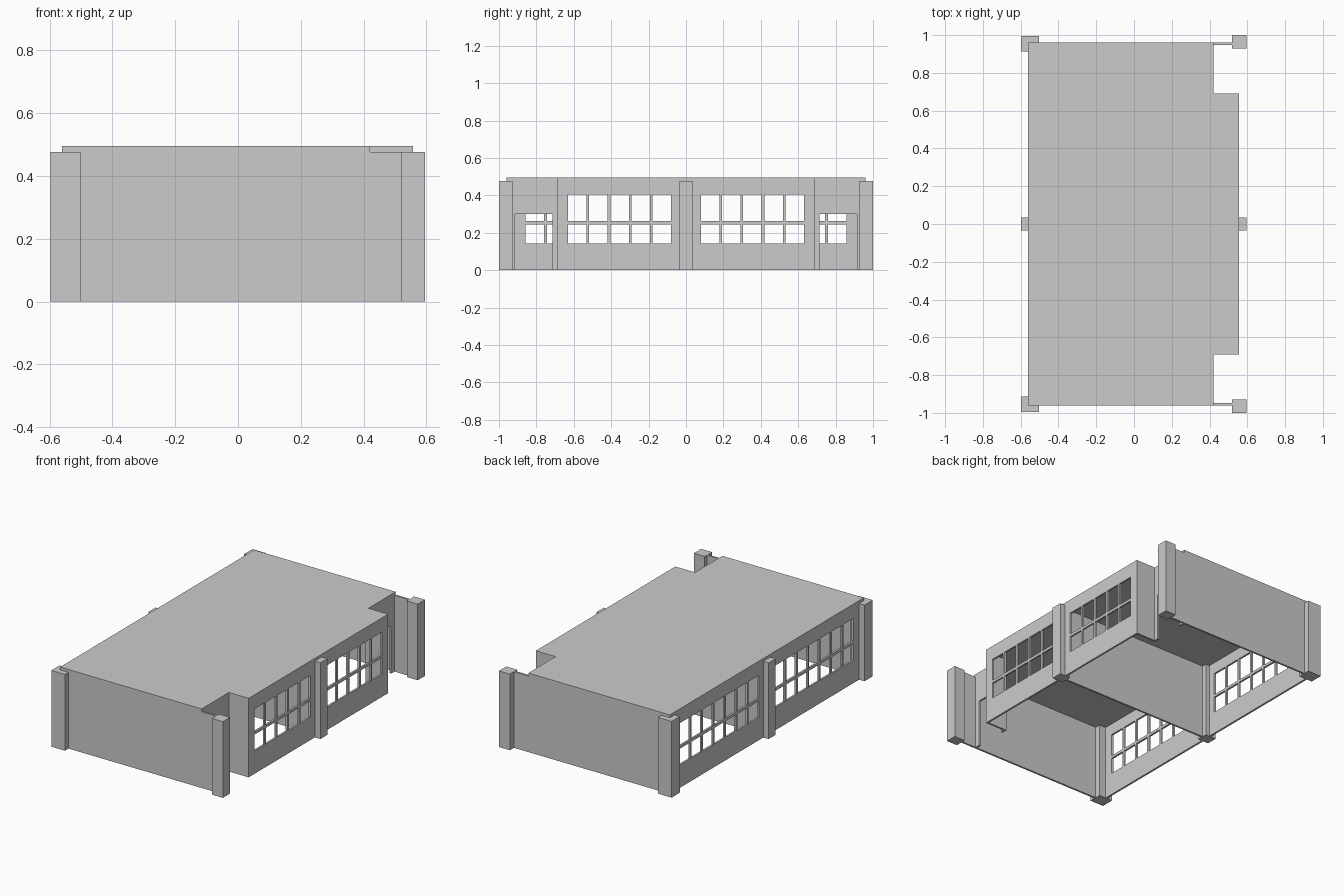
import bpy, bmesh

if "Cube" in bpy.data.objects:
    bpy.data.objects.remove(bpy.data.objects["Cube"])

T = 0.012          # wall thickness
EAVE, TOP = 0.477, 0.495


def make_object(name, bm, mirror):
    bmesh.ops.recalc_face_normals(bm, faces=bm.faces)
    mesh = bpy.data.meshes.new(name)
    bm.to_mesh(mesh)
    bm.free()
    ob = bpy.data.objects.new(name, mesh)
    bpy.context.collection.objects.link(ob)
    if mirror:
        m = ob.modifiers.new("mirror_y", 'MIRROR')
        m.use_axis = (False, True, False)
    return ob


def box(name, x, y, z, mirror=False):
    bm = bmesh.new()
    bmesh.ops.create_cube(bm, size=1)
    for v in bm.verts:
        v.co = [(a + b) / 2 + c * (b - a) for (a, b), c in zip((x, y, z), v.co)]
    return make_object(name, bm, mirror)


def pierced_wall(name, x, ys, zs, is_hole):
    """Wall in the YZ plane, divided into cells with some left open."""
    bm = bmesh.new()
    grid = [[bm.verts.new((x, y, z)) for z in zs] for y in ys]
    for i in range(len(ys) - 1):
        for j in range(len(zs) - 1):
            if not is_hole(i, j):
                bm.faces.new((grid[i][j], grid[i + 1][j], grid[i + 1][j + 1], grid[i][j + 1]))
    # extrude the cells into a solid of wall thickness
    geom = bmesh.ops.extrude_face_region(bm, geom=bm.faces[:], use_keep_orig=True)["geom"]
    bmesh.ops.translate(bm, vec=(T if x < 0 else -T, 0, 0),
                        verts=[g for g in geom if isinstance(g, bmesh.types.BMVert)])
    return make_object(name, bm, True)


def window_wall(name, x, y_end, columns):
    ys = [0.0]
    for k in range(columns):
        ys += [0.08 + 0.113 * k, 0.179 + 0.113 * k]
    ys.append(y_end)
    zs = [0, 0.143, 0.245, 0.262, 0.405, EAVE]
    return pierced_wall(name, x, ys, zs, lambda i, j: i % 2 == 1 and j % 2 == 1)


# T-shaped roof slab
bm = bmesh.new()
outline = [(-0.56, -0.96), (0.42, -0.96), (0.42, -0.69), (0.557, -0.69),
           (0.557, 0.69), (0.42, 0.69), (0.42, 0.96), (-0.56, 0.96)]
face = bm.faces.new([bm.verts.new((x, y, EAVE)) for x, y in outline])
ext = bmesh.ops.extrude_face_region(bm, geom=[face], use_keep_orig=True)["geom"]
bmesh.ops.translate(bm, vec=(0, 0, TOP - EAVE),
                    verts=[g for g in ext if isinstance(g, bmesh.types.BMVert)])
make_object("roof", bm, False)

# Long walls with window grids
window_wall("front_window_wall", 0.557, 0.69, 5)
window_wall("rear_window_wall", -0.56, 0.96, 7)

# Recessed entrance walls with door openings, and their return walls
pierced_wall("entrance_wall", 0.42, [0.69 - T, 0.715, 0.915, 0.96], [0, 0.30, EAVE],
             lambda i, j: i == 1 and j == 0)
box("entrance_return_wall", (0.42, 0.557 - T), (0.69 - T, 0.69), (0, EAVE), True)

# End walls and central partition
box("end_wall", (-0.56, 0.53), (0.96 - T, 0.96), (0, EAVE), True)
box("partition", (-0.55, 0.55), (-T / 2, T / 2), (0, EAVE))

# Corner and middle pillars
box("rear_corner_pillar", (-0.597, -0.502), (0.913, 0.995), (0, EAVE), True)
box("front_corner_pillar", (0.52, 0.595), (0.928, 1.0), (0, EAVE), True)
box("front_middle_pillar", (0.52, 0.595), (-0.035, 0.035), (0, EAVE))
box("rear_middle_pillar", (-0.597, -0.522), (-0.035, 0.035), (0, EAVE))
